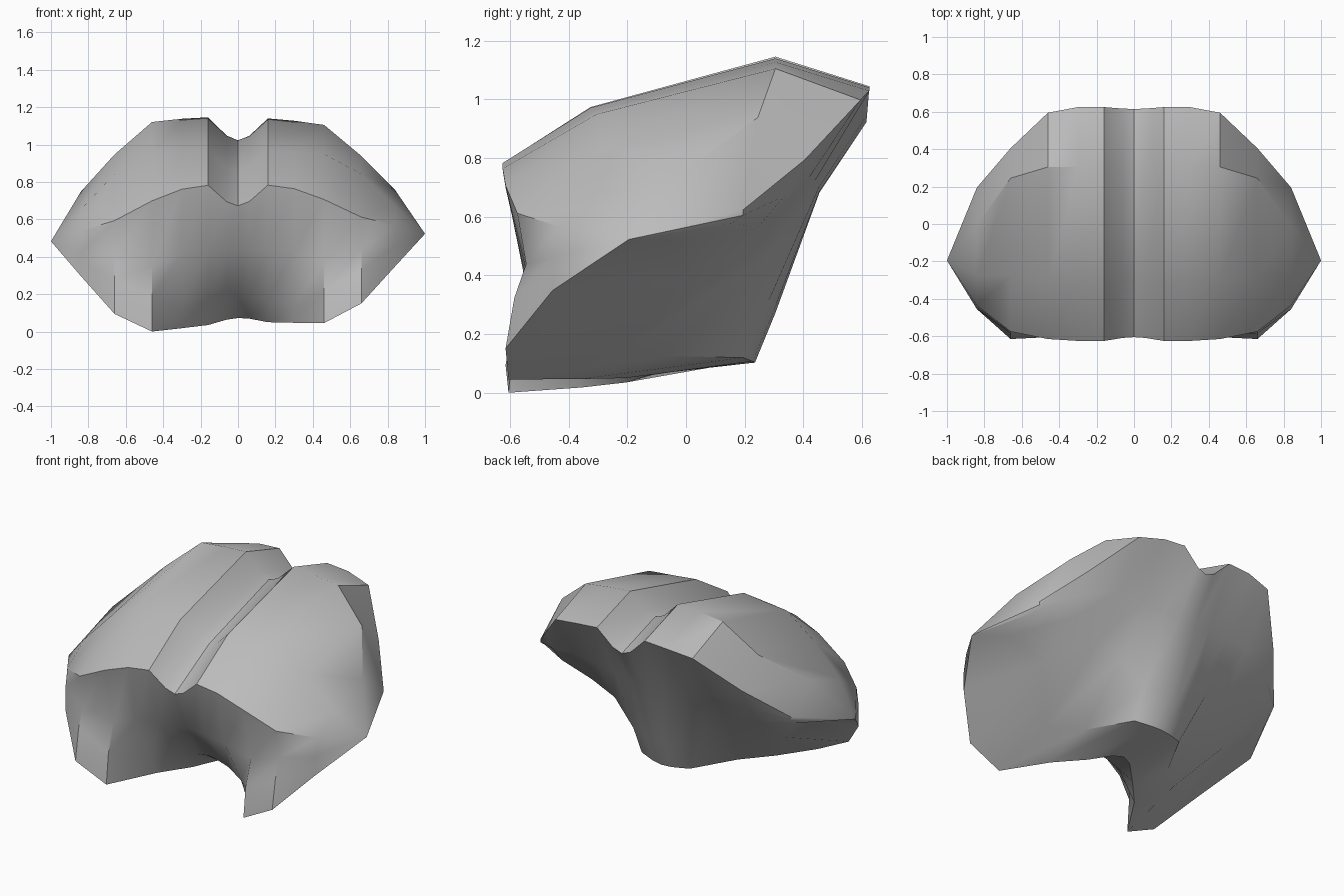
import bpy
import bmesh
from mathutils import Vector

default_cube = bpy.data.objects.get("Cube")
if default_cube:
    bpy.data.objects.remove(default_cube, do_unlink=True)


def make_material(name, colour):
    material = bpy.data.materials.new(name)
    material.use_nodes = True
    material.diffuse_color = colour
    shader = material.node_tree.nodes["Principled BSDF"]
    shader.inputs["Base Color"].default_value = colour
    return material


# Side profiles (y, z): top front, top middle, crest, rear rim, back, hollow, base, flap tip, lip, front
groove = [(-.6, .67), (-.27, .85), (.3, 1.02), (.62, .92), (.46, .68),
          (.31, .27), (.24, .1), (-.08, .07), (-.29, .18), (-.5, .43)]
lobe_inner = [(-.62, .78), (-.32, .97), (.31, 1.14), (.63, 1.04), (.46, .7),
              (.28, .29), (.2, .11), (-.2, .04), (-.31, .15), (-.53, .43)]
lobe_middle = [(-.62, .76), (-.31, .96), (.31, 1.13), (.63, 1.03), (.44, .71),
               (.26, .43), (-.06, .11), (-.35, .03), (-.39, .13), (-.55, .42)]
lobe_outer = [(-.61, .7), (-.3, .95), (.31, 1.11), (.6, 1), (.42, .72),
              (.25, .49), (-.2, .13), (-.6, .02), (-.58, .2), (-.53, .36)]
shoulder = [(-.57, .6), (-.27, .84), (.25, .94), (.41, .79), (.34, .66),
            (.25, .55), (0, .37), (-.61, .12), (-.58, .3), (-.54, .42)]
wing = [(-.43, .55), (-.27, .66), (0, .75), (.2, .61), (.2, .59),
        (.16, .56), (-.05, .5), (-.45, .32), (-.45, .38), (-.45, .44)]
wing_tip = [(-.19, .5)] * len(wing)


def blend(first, second, amount):
    return [Vector(a).lerp(Vector(b), amount) for a, b in zip(first, second)]


half = [(0, groove), (.06, blend(groove, lobe_inner, .2)), (.16, lobe_inner),
        (.3, lobe_middle), (.46, lobe_outer), (.66, shoulder),
        (.84, wing), (1, wing_tip)]
stations = [(-x, profile) for x, profile in reversed(half[1:])] + half

# Loft the profiles from one wing tip to the other, with a slight tilt
bm = bmesh.new()
rings = []
for x, profile in stations:
    rings.append([bm.verts.new((x, y, z + x * (.05 - .06 * z))) for y, z in profile])
for left, right in zip(rings, rings[1:]):
    for i in range(len(left)):
        j = (i + 1) % len(left)
        bm.faces.new((left[i], left[j], right[j], right[i]))
bmesh.ops.remove_doubles(bm, verts=bm.verts, dist=.001)
bmesh.ops.recalc_face_normals(bm, faces=bm.faces)

# Rest on the ground and centre front to back
lowest = min(v.co.z for v in bm.verts)
depths = [v.co.y for v in bm.verts]
middle = (min(depths) + max(depths)) / 2
bmesh.ops.translate(bm, verts=bm.verts, vec=(0, -middle, -lowest))

mesh = bpy.data.meshes.new("lobed_body")
bm.to_mesh(mesh)
bm.free()
mesh.materials.append(make_material("light grey", (.5, .5, .5, 1)))
body = bpy.data.objects.new("lobed_body", mesh)
bpy.context.collection.objects.link(body)

# Soft shading that keeps the creases sharp
bpy.ops.object.select_all(action="DESELECT")
body.select_set(True)
bpy.context.view_layer.objects.active = body
bpy.ops.object.shade_smooth_by_angle(angle=.6)
